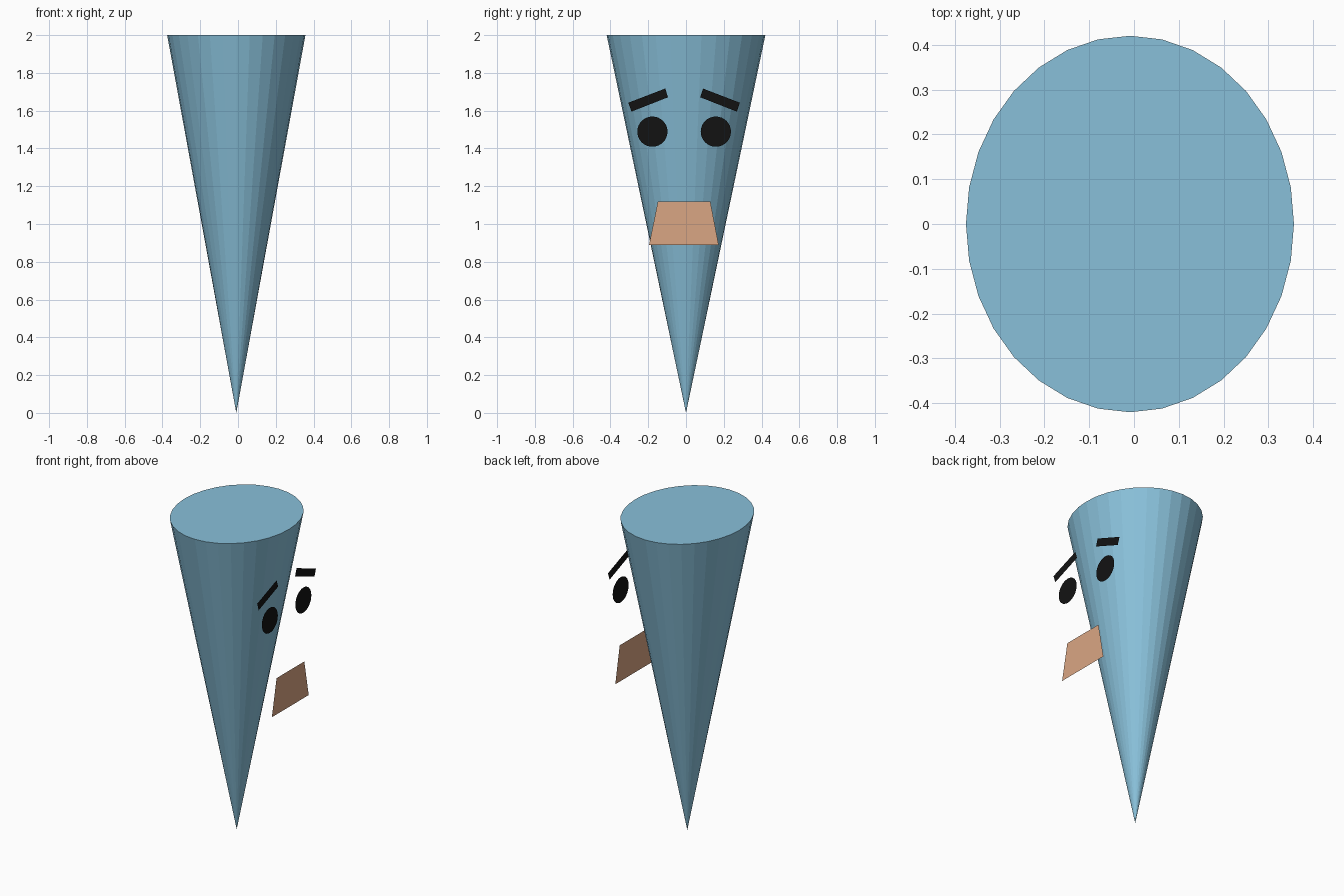
import bpy, math

if "Cube" in bpy.data.objects:
    bpy.data.objects.remove(bpy.data.objects["Cube"])

def mat(name, rgb):
    m = bpy.data.materials.new(name)
    m.diffuse_color = (*rgb, 1)
    m.use_nodes = True
    m.node_tree.nodes["Principled BSDF"].inputs["Base Color"].default_value = m.diffuse_color
    return m

blue = mat("blue", (0.25, 0.53, 0.70))
black = mat("black", (0.006, 0.006, 0.006))
peach = mat("peach", (0.70, 0.38, 0.23))

def flat_panel(name, x, outline, material):
    """Single face in a plane of constant x, outline given as (y, z)."""
    me = bpy.data.meshes.new(name)
    me.from_pydata([(x, y, z) for y, z in outline], [], [range(len(outline))])
    me.materials.append(material)
    ob = bpy.data.objects.new(name, me)
    bpy.context.collection.objects.link(ob)
    return ob

# Body: inverted oval cone standing on its point
bpy.ops.mesh.primitive_cone_add(vertices=32, radius1=0, radius2=1, depth=2,
                                location=(-0.009, 0, 1))
body = bpy.context.object
body.name = "cone_body"
body.scale = (0.366, 0.42, 1)
body.data.materials.append(blue)

# Face panels float just ahead of the cone on the +x side
MID = -0.01
FACE_X = 0.348
for side, label in ((-1, "left"), (1, "right")):
    # Eye disc
    eye = [(MID + side * (0.168 + 0.08 * math.cos(a)), 1.489 + 0.08 * math.sin(a))
           for a in (2 * math.pi * i / 32 for i in range(32))]
    # Slanted brow
    brow = [(MID + side * y, z) for y, z in
            ((0.100, 1.717), (0.085, 1.671), (0.279, 1.595), (0.295, 1.642))]
    if side < 0:
        eye.reverse()
    else:
        brow = brow[:]
    if side < 0:
        brow.reverse()
    flat_panel(label + "_eye", FACE_X, eye, black)
    flat_panel(label + "_brow", FACE_X, brow, black)

# Mouth trapezoid
flat_panel("mouth", 0.375, [(MID - 0.186, 0.888), (MID + 0.183, 0.888),
                            (MID + 0.139, 1.118), (MID - 0.139, 1.118)], peach)
